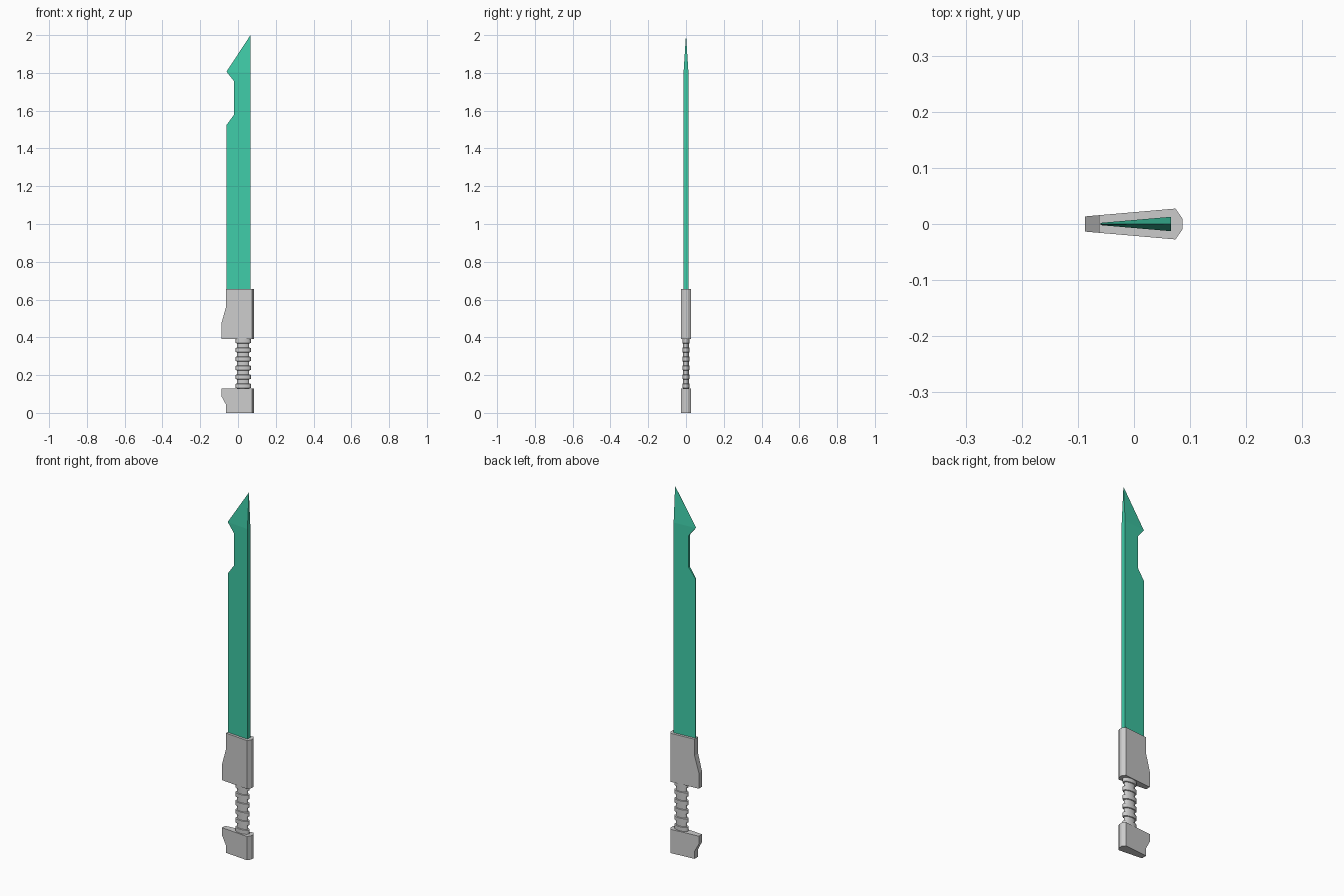
import bpy, bmesh, math

if "Cube" in bpy.data.objects:
    bpy.data.objects.remove(bpy.data.objects["Cube"])


def extrude_profile(name, loops):
    """Bridge successive closed loops of equal length and cap both ends."""
    bm = bmesh.new()
    rings = [[bm.verts.new(p) for p in loop] for loop in loops]
    for a, b in zip(rings, rings[1:]):
        for i in range(len(a)):
            j = (i + 1) % len(a)
            bm.faces.new((a[i], a[j], b[j], b[i]))
    bm.faces.new(rings[0])
    bm.faces.new(rings[-1])
    bmesh.ops.remove_doubles(bm, verts=bm.verts, dist=1e-5)
    bmesh.ops.recalc_face_normals(bm, faces=bm.faces)
    mesh = bpy.data.meshes.new(name)
    bm.to_mesh(mesh)
    bm.free()
    obj = bpy.data.objects.new(name, mesh)
    bpy.context.collection.objects.link(obj)
    return obj


# Guard and pommel: wedge section with a chamfered spine, front edge follows (z, x)
def fitting(name, front):
    def section(z, x):
        half = 0.0275 - 0.014 * (0.074 - x) / 0.1615
        side = [(x, half), (0.074, 0.0275), (0.086, 0.01)]
        return [(px, -y, z) for px, y in side] + [(px, y, z) for px, y in reversed(side)]
    return extrude_profile(name, [section(z, x) for z, x in front])


fitting("guard", [(0.39, -0.0875), (0.475, -0.0875), (0.565, -0.0625), (0.655, -0.0625)])
fitting("pommel", [(0.0, -0.0625), (0.042, -0.0625), (0.088, -0.0875), (0.13, -0.0875)])


# Grip: oval core with raised bands
def oval(z, rx, ry, n=24):
    return [(0.0275 + rx * math.cos(t), ry * math.sin(t), z)
            for t in (2 * math.pi * i / n for i in range(n))]


core, band = (0.032, 0.0155), (0.04, 0.0195)
levels = [(0.12, core)]
for i in range(6):
    z = 0.143 + i * 0.0475
    levels += [(z - 0.013, core), (z - 0.011, band), (z + 0.011, band), (z + 0.013, core)]
levels.append((0.40, core))
grip = extrude_profile("grip", [oval(z, *r) for z, r in levels])
bpy.context.view_layer.objects.active = grip
grip.select_set(True)
bpy.ops.object.shade_smooth_by_angle(angle=math.radians(35))

# Blade: wedge section with a notched cutting edge
BACK, T_BACK, T_EDGE = 0.066, 0.0128, 0.002


def blade_section(z, x):
    t = T_EDGE + (T_BACK - T_EDGE) * (x + 0.06) / (BACK + 0.06)
    return [(x, -t, z), (BACK, -T_BACK, z), (BACK, T_BACK, z), (x, t, z)]


edge = [(0.64, -0.06), (1.525, -0.06), (1.58, -0.02), (1.755, -0.02), (1.805, -0.06)]
loops = [blade_section(z, x) for z, x in edge]
# Slanted tip closes to a ridge
loops.append([(-0.06, -0.0002, 1.808), (BACK, -0.0002, 2.0),
              (BACK, 0.0002, 2.0), (-0.06, 0.0002, 1.808)])
blade = extrude_profile("blade", loops)
mat = bpy.data.materials.new("blade_green")
mat.diffuse_color = (0.05, 0.6, 0.39, 1.0)
mat.use_nodes = True
mat.node_tree.nodes["Principled BSDF"].inputs["Base Color"].default_value = mat.diffuse_color
blade.data.materials.append(mat)
